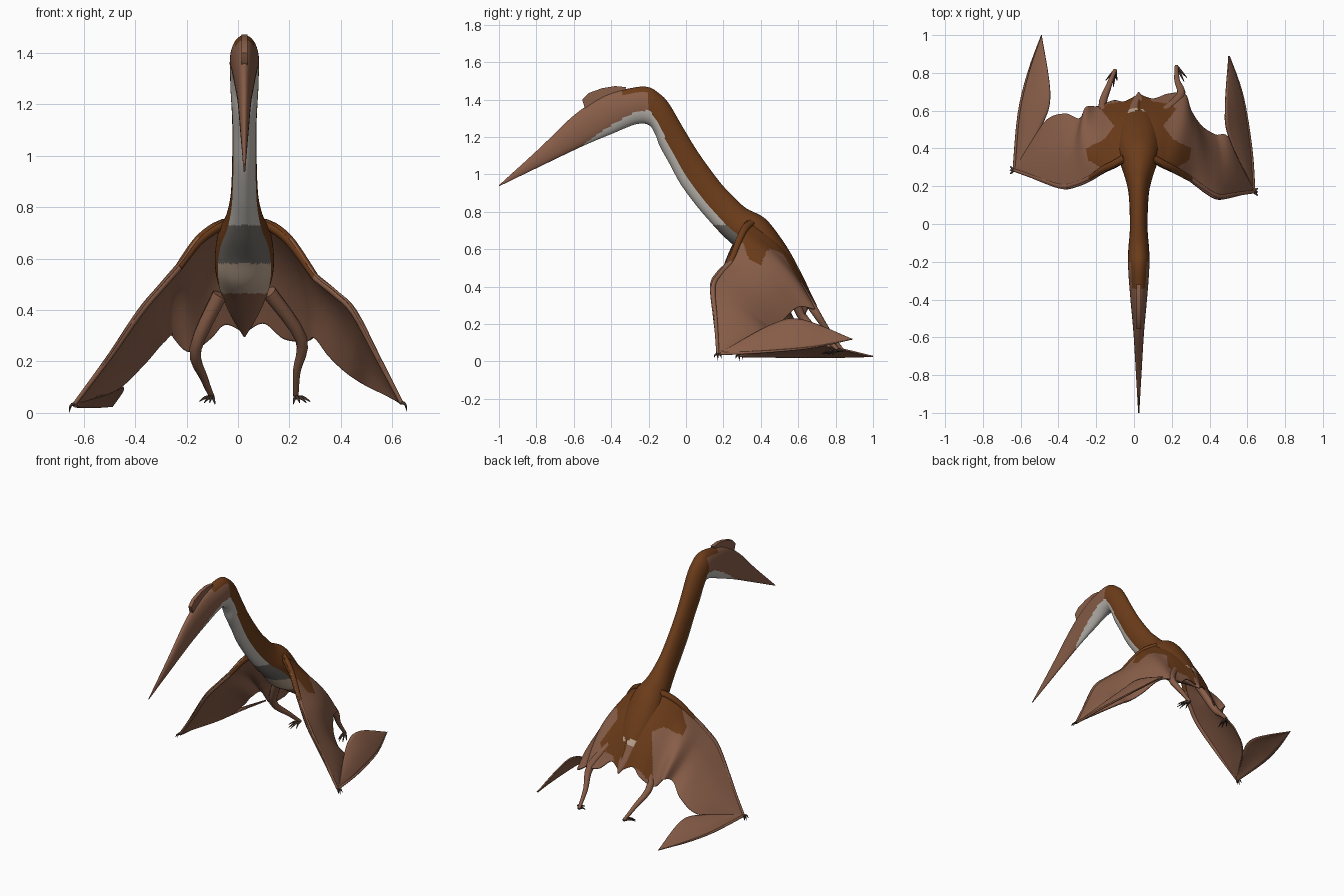
import bpy, bmesh, math
from mathutils import Vector

if "Cube" in bpy.data.objects:
    bpy.data.objects.remove(bpy.data.objects["Cube"])

CX = 0.025  # body centre line


def mat(name, rgb):
    m = bpy.data.materials.new(name)
    m.diffuse_color = (*rgb, 1)
    m.use_nodes = True
    m.node_tree.nodes["Principled BSDF"].inputs["Base Color"].default_value = m.diffuse_color
    return m


BROWN = mat("membrane brown", (0.25, 0.112, 0.066))
RUST = mat("rust back", (0.15, 0.045, 0.010))
PALE = mat("pale grey throat", (0.52, 0.49, 0.455))
GREY = mat("grey chest", (0.16, 0.145, 0.13))
TAN = mat("tan belly", (0.52, 0.39, 0.29))
DARK = mat("dark claw", (0.06, 0.035, 0.025))


def spline(pts, t):
    """Catmull-Rom sample of equal-length tuples, t in 0..1."""
    n = len(pts) - 1
    i = min(int(t * n), n - 1)
    f = t * n - i
    p = [pts[max(0, min(n, i + k))] for k in (-1, 0, 1, 2)]
    return [0.5 * (2 * b + (c - a) * f + (2 * a - 5 * b + 4 * c - d) * f * f
                   + (3 * b - a - 3 * c + d) * f ** 3) for a, b, c, d in zip(*p)]


def lerp_table(table, x):
    for (x0, y0), (x1, y1) in zip(table, table[1:]):
        if x <= x1:
            return y0 + (y1 - y0) * max(0, (x - x0) / (x1 - x0))
    return table[-1][1]


def finish(name, bm, mats):
    me = bpy.data.meshes.new(name)
    bm.to_mesh(me)
    bm.free()
    for m in mats:
        me.materials.append(m)
    ob = bpy.data.objects.new(name, me)
    bpy.context.collection.objects.link(ob)
    bpy.context.view_layer.objects.active = ob
    ob.select_set(True)
    bpy.ops.object.shade_smooth_by_angle(angle=math.radians(40))
    ob.select_set(False)
    return ob


# Height on the cross-section below which the throat is pale, by y
THROAT = [(-.56, -1), (-.50, -.78), (-.30, -.40), (-.20, -.25), (-.10, -.40), (.0, -.45), (.25, -.40)]


def body_colour(y, z, v):
    """Slot by place along the body and height v on the cross-section."""
    head = y < -0.2 and z > 0.93
    if (y > -0.34 and v > 0.7) if head else (v > lerp_table(THROAT, y) and z > 0.5):
        return 1
    if head:
        return 2 if v < lerp_table(THROAT, y) else 0
    if z > 0.73:
        return 2
    if z > 0.58:
        return 3
    return 4 if z > 0.465 else 0


# Head, neck and torso: rings of (top y, top z, bottom y, bottom z, half width)
RINGS = [(-1, .942, -1, .936, .003), (-.785, 1.138, -.76, 1.052, .016),
         (-.60, 1.315, -.55, 1.152, .028), (-.44, 1.42, -.40, 1.215, .042),
         (-.30, 1.46, -.27, 1.267, .053), (-.205, 1.467, -.20, 1.264, .057),
         (-.14, 1.43, -.165, 1.215, .056), (-.09, 1.376, -.14, 1.15, .054),
         (-.01, 1.24, -.09, 1.06, .048), (.07, 1.11, -.03, .95, .047),
         (.18, .96, .05, .84, .050), (.25, .885, .126, .75, .057),
         (.32, .82, .20, .67, .075), (.42, .766, .287, .59, .105),
         (.50, .67, .37, .50, .115), (.57, .56, .47, .44, .10),
         (.64, .42, .58, .37, .06), (.70, .30, .69, .295, .004)]
bm = bmesh.new()
NU, NV = 200, 56
rows = []
for i in range(NU + 1):
    yt, zt, yb, zb, w = spline(RINGS, i / NU)
    row = []
    for j in range(NV):
        a = math.tau * j / NV
        s = 0.5 + 0.5 * math.sin(a)
        row.append(bm.verts.new((CX + max(w, .002) * math.cos(a), yb + (yt - yb) * s, zb + (zt - zb) * s)))
    rows.append(row)
for i in range(NU):
    for j in range(NV):
        k = (j + 1) % NV
        f = bm.faces.new((rows[i][j], rows[i][k], rows[i + 1][k], rows[i + 1][j]))
        c = f.calc_center_median()
        f.material_index = body_colour(c.y, c.z, math.sin(math.tau * (j + .5) / NV))
bm.faces.new(rows[0])
bm.faces.new(rows[-1][::-1])
bmesh.ops.recalc_face_normals(bm, faces=bm.faces)
finish("head_neck_and_torso", bm, [BROWN, RUST, PALE, GREY, TAN])

# Head crest: thin blade with a blunt front
bm = bmesh.new()
outline = [(-.555, 1.40), (-.52, 1.435), (-.45, 1.46), (-.38, 1.472), (-.32, 1.466), (-.34, 1.40), (-.50, 1.32), (-.54, 1.35)]
f = bm.faces.new([bm.verts.new((CX - .012, y, z)) for y, z in outline])
ext = bmesh.ops.extrude_face_region(bm, geom=[f])
bmesh.ops.translate(bm, vec=(.024, 0, 0), verts=[e for e in ext["geom"] if isinstance(e, bmesh.types.BMVert)])
bmesh.ops.recalc_face_normals(bm, faces=bm.faces)
finish("head_crest", bm, [BROWN])

# Outline of the rust patch on the back: half width by y
PATCH = [(.20, .12), (.29, .19), (.34, .27), (.40, .28), (.45, .18), (.52, .13),
         (.57, .17), (.61, .20), (.635, .17), (.65, .07), (.70, .02)]


def sheet(name, lead, trail, bulge, side, nu, nv, patch=False):
    """Membrane lofted from a leading to a trailing edge, arched outward."""
    bm = bmesh.new()
    grid = []
    for i in range(nu + 1):
        t = i / nu
        a, b = Vector(spline(lead, t)), Vector(spline(trail, t))
        h = spline([(x,) for x in bulge], t)[0]
        d = Vector((side * .6 * min(1, 2 * t), .5, .7)).normalized()
        grid.append([bm.verts.new(a.lerp(b, j / nv) + d * h * math.sin(math.pi * j / nv)) for j in range(nv + 1)])
    for i in range(nu):
        for j in range(nv):
            q = [grid[i][j], grid[i + 1][j], grid[i + 1][j + 1], grid[i][j + 1]]
            f = bm.faces.new(q if side > 0 else q[::-1])
            c = f.calc_center_median()
            f.material_index = int(patch and abs(c.x - CX) < lerp_table(PATCH, c.y))
    ob = finish(name, bm, [BROWN, RUST, BROWN, BROWN])
    mod = ob.modifiers.new("thickness", "SOLIDIFY")
    mod.thickness = .008
    mod.material_offset = 2  # underside stays brown


def tube(name, pts, radii, m):
    """Tapered round limb through the points."""
    cu = bpy.data.curves.new(name, "CURVE")
    cu.dimensions = "3D"
    cu.bevel_depth = 1
    cu.bevel_resolution = 3
    cu.use_fill_caps = True
    sp = cu.splines.new("POLY")
    n = 4 * (len(pts) - 1)
    sp.points.add(n)
    for i, p in enumerate(sp.points):
        p.co = (*spline(pts, i / n), 1)
        p.radius = max(.0008, spline([(r,) for r in radii], i / n)[0])
    cu.materials.append(m)
    ob = bpy.data.objects.new(name, cu)
    bpy.context.collection.objects.link(ob)
    bpy.context.view_layer.objects.active = ob
    ob.select_set(True)
    bpy.ops.object.convert(target="MESH")
    bpy.ops.object.shade_smooth_by_angle(angle=math.radians(50))
    ob.select_set(False)


# Pose of each side: wing edges, finger edges and leg joints
RIGHT = dict(
    lead=[(CX, .40, .755), (.10, .335, .755), (.15, .305, .73), (.21, .275, .675), (.30, .225, .545),
          (.38, .165, .48), (.45, .13, .41), (.54, .145, .24), (.635, .17, .04)],
    trail=[(CX, .69, .31), (.10, .665, .35), (.18, .69, .29), (.27, .69, .28), (.305, .60, .29),
           (.36, .52, .22), (.43, .475, .155), (.51, .45, .105), (.632, .19, .045)],
    outer=[(.635, .17, .04), (.62, .40, .05), (.575, .68, .075), (.505, .89, .12)],
    inner=[(.632, .19, .05), (.505, .46, .20), (.487, .62, .225), (.505, .89, .12)],
    leg=[(.12, .56, .47), (.245, .675, .29), (.228, .76, .16), (.225, .835, .06)],
    toes=[(.28, .775, .045), (.265, .755, .04), (.24, .75, .04), (.215, .78, .035)])
LEFT = dict(
    lead=[(CX, .40, .755), (-.05, .335, .755), (-.10, .305, .73), (-.16, .275, .68), (-.23, .23, .585),
          (-.30, .20, .505), (-.38, .185, .41), (-.50, .225, .235), (-.635, .285, .035)],
    trail=[(CX, .69, .31), (-.05, .65, .345), (-.11, .655, .29), (-.19, .625, .24), (-.255, .62, .30),
           (-.29, .56, .28), (-.37, .585, .19), (-.48, .535, .09), (-.63, .30, .04)],
    outer=[(-.635, .285, .03), (-.61, .58, .025), (-.56, .80, .025), (-.49, 1.0, .03)],
    inner=[(-.625, .30, .045), (-.50, .50, .085), (-.445, .68, .10), (-.49, 1.0, .03)],
    leg=[(-.07, .54, .46), (-.165, .615, .25), (-.13, .74, .13), (-.10, .815, .06)],
    toes=[(-.15, .76, .045), (-.13, .735, .04), (-.11, .725, .04), (-.09, .76, .035)])

for tag, side, P in (("right", 1, RIGHT), ("left", -1, LEFT)):
    sheet(tag + "_wing", P["lead"], P["trail"], [.035, .045, .05, .05, .05, .04, .03, .02, 0], side, 150, 80, True)
    sheet(tag + "_folded_wing_tip", P["outer"], P["inner"], [0, .012, .008, 0], side, 32, 10)
    # Arm bone tucked under the leading edge, in a shoulder and a forearm part
    arm = [(x, y + .014, z - .018) for x, y, z in P["lead"]]
    tube(tag + "_shoulder", arm[1:5], [.020, .021, .019, .015], RUST)
    tube(tag + "_forearm", arm[4:-1] + [P["lead"][-1]], [.015, .014, .014, .011, .008], BROWN)
    tube(tag + "_finger_bone", P["outer"], [.008, .007, .005, .002], BROWN)
    # Leg and toes
    tube(tag + "_leg", P["leg"], [.030, .024, .015, .010], BROWN)
    for i, tip in enumerate(P["toes"]):
        a = Vector(P["leg"][-1])
        mid = a.lerp(Vector(tip), .5) + Vector((0, 0, .008))
        tube(f"{tag}_toe_{i + 1}", [tuple(a), tuple(mid), tip], [.009, .006, .002], DARK)
    # Small claws at the wrist
    wx, wy, wz = P["lead"][-1]
    for i, (dy, dz) in enumerate(((-.02, -.02), (0, -.034), (.02, -.025))):
        end = (wx + side * .022, wy + dy, max(.001, wz + dz))
        tube(f"{tag}_wrist_claw_{i + 1}", [(wx, wy, wz), (wx + side * .014, wy + dy * .7, wz - .005), end],
             [.007, .005, .001], DARK)
